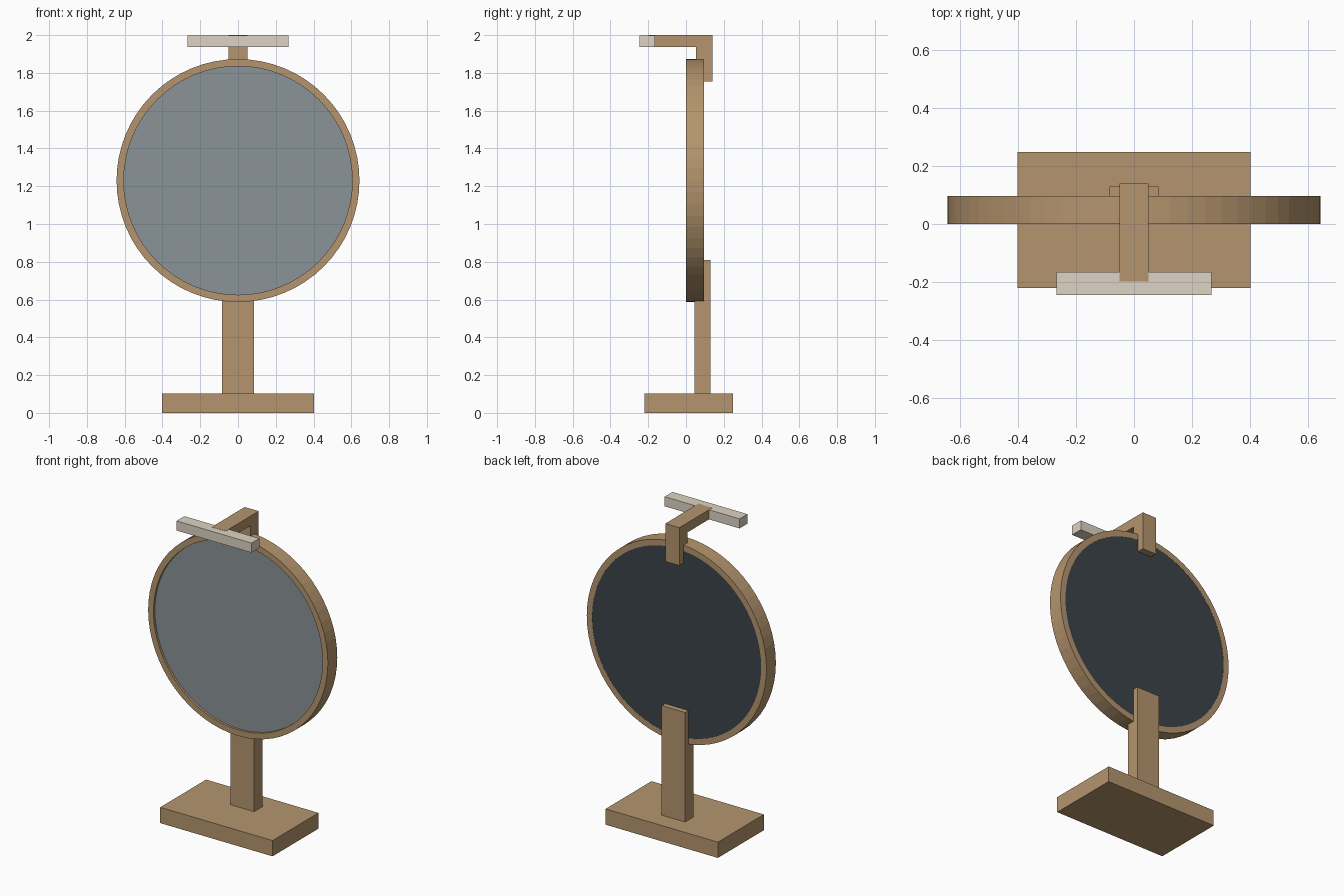
import bpy
import bmesh
import math

cube = bpy.data.objects.get("Cube")
if cube:
    bpy.data.objects.remove(cube, do_unlink=True)


def srgb(*rgb):
    return [((c / 255 + 0.055) / 1.055) ** 2.4 for c in rgb] + [1.0]


def material(name, colour):
    mat = bpy.data.materials.new(name)
    mat.diffuse_color = colour
    mat.use_nodes = True
    mat.node_tree.nodes["Principled BSDF"].inputs["Base Color"].default_value = colour
    return mat


wood = material("wood", srgb(181, 149, 110))
glass = material("mirror glass", srgb(139, 148, 151))
backing = material("dark backing", srgb(59, 68, 74))
pale = material("pale bar", srgb(221, 212, 195))


def finish(name, bm, *mats):
    bmesh.ops.recalc_face_normals(bm, faces=bm.faces)
    mesh = bpy.data.meshes.new(name)
    bm.to_mesh(mesh)
    bm.free()
    for mat in mats:
        mesh.materials.append(mat)
    obj = bpy.data.objects.new(name, mesh)
    bpy.context.collection.objects.link(obj)
    return obj


def box(name, half_width, y, z, mat):
    """Box centred on x = 0 with y and z given as (low, high)."""
    bm = bmesh.new()
    bmesh.ops.create_cube(bm, size=1)
    for v in bm.verts:
        v.co = (v.co.x * 2 * half_width, y[v.co.y > 0], z[v.co.z > 0])
    return finish(name, bm, mat)


def extrude_x(name, half_width, outline, mat):
    """Side outline of (y, z) points extruded across x."""
    bm = bmesh.new()
    face = bm.faces.new([bm.verts.new((-half_width, y, z)) for y, z in outline])
    new = bmesh.ops.extrude_face_region(bm, geom=[face])["geom"]
    verts = [g for g in new if isinstance(g, bmesh.types.BMVert)]
    bmesh.ops.translate(bm, verts=verts, vec=(2 * half_width, 0, 0))
    return finish(name, bm, mat)


SIDES = 64
CENTRE = 1.23
OUTER, INNER = 0.643, 0.605
DEPTH = 0.096


def circle(bm, radius, y):
    angles = [math.tau * i / SIDES for i in range(SIDES)]
    return [bm.verts.new((radius * math.cos(a), y, CENTRE + radius * math.sin(a)))
            for a in angles]


def bridge(bm, a, b):
    for i in range(SIDES):
        j = (i + 1) % SIDES
        bm.faces.new((a[i], a[j], b[j], b[i]))


# Round frame
bm = bmesh.new()
loops = [circle(bm, r, y) for r, y in
         ((OUTER, 0), (OUTER, DEPTH), (INNER, DEPTH), (INNER, 0))]
for k in range(4):
    bridge(bm, loops[k], loops[(k + 1) % 4])
finish("round_frame", bm, wood)

# Mirror disc: glass in front, dark backing behind
bm = bmesh.new()
front, back = circle(bm, INNER, 0.015), circle(bm, INNER, DEPTH - 0.001)
bridge(bm, front, back)
bm.faces.new(front)
bm.faces.new(back)
disc = finish("mirror_disc", bm, glass, backing)
for face in disc.data.polygons:
    face.material_index = 0 if face.normal.y < -0.5 else 1

# Stand
box("base", 0.402, (-0.221, 0.248), (0, 0.102), wood)
box("post", 0.084, (0.045, 0.13), (0.1, 0.81), wood)

# Top arm with the cross bar
extrude_x("top_arm", 0.05, [(-0.198, 2.0), (0.14, 2.0), (0.14, 1.755), (0.054, 1.755),
                            (0.054, 1.938), (-0.198, 1.938)], wood)
box("cross_bar", 0.268, (-0.245, -0.165), (1.937, 1.999), pale)
